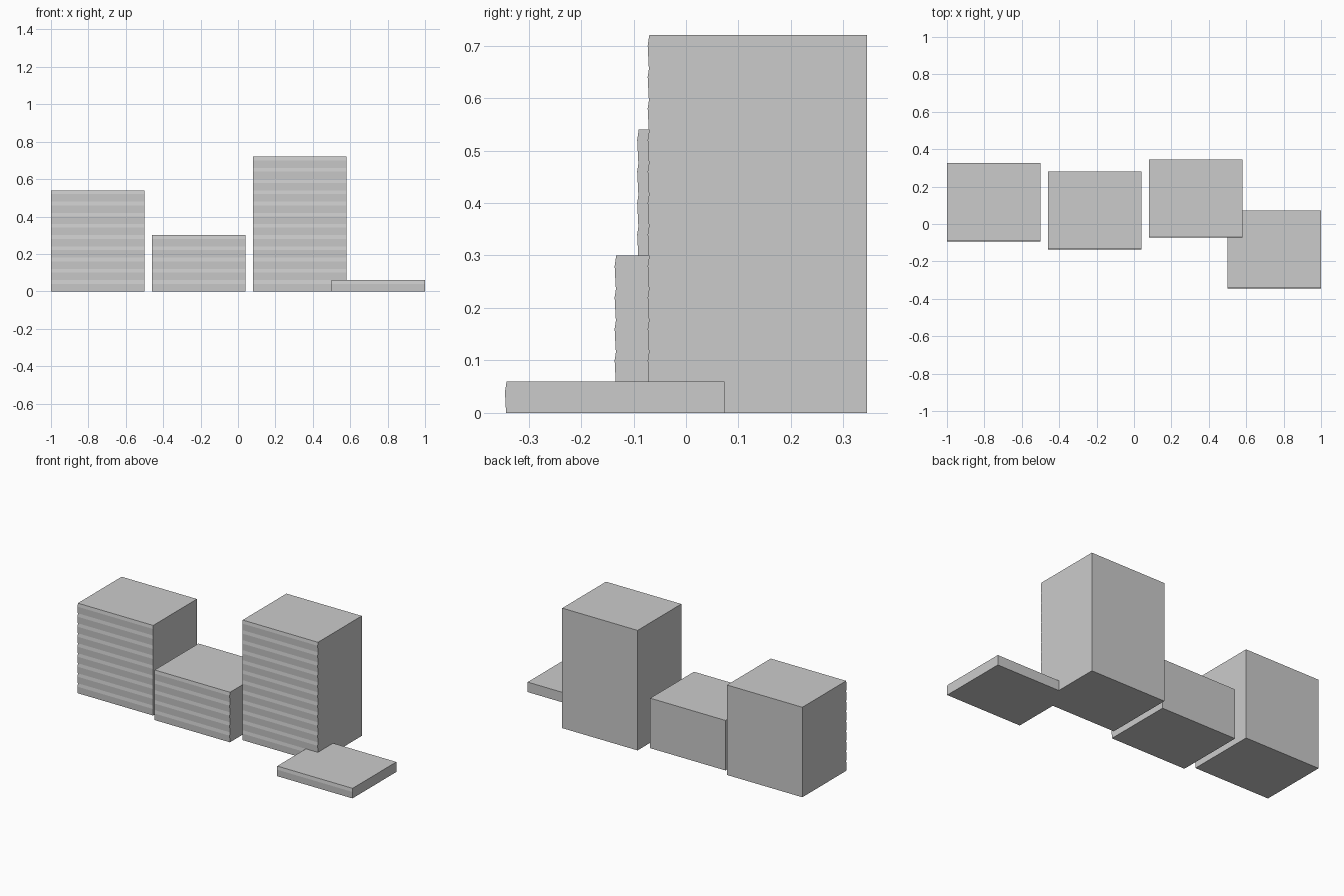
import bpy
import bmesh

cube = bpy.data.objects.get("Cube")
if cube:
    bpy.data.objects.remove(cube, do_unlink=True)

WIDTH, DEPTH, THICK = 0.5, 0.418, 0.06

grey = bpy.data.materials.new("plain grey")
grey.use_nodes = True
colour = (0.6, 0.6, 0.6, 1)
grey.diffuse_color = colour
grey.node_tree.nodes["Principled BSDF"].inputs["Base Color"].default_value = colour


def slab_mesh():
    """One slab: a side profile with a slightly creased front, extruded in x."""
    h = DEPTH / 2
    profile = [(-h + 0.002, 0), (h, 0), (h, THICK),
               (-h + 0.003, THICK), (-h, 0.04)]
    bm = bmesh.new()
    side = bm.faces.new([bm.verts.new((-WIDTH / 2, y, z)) for y, z in profile])
    ext = bmesh.ops.extrude_face_region(bm, geom=[side])
    moved = [v for v in ext["geom"] if isinstance(v, bmesh.types.BMVert)]
    bmesh.ops.translate(bm, verts=moved, vec=(WIDTH, 0, 0))
    bmesh.ops.recalc_face_normals(bm, faces=bm.faces)
    mesh = bpy.data.meshes.new("slab")
    bm.to_mesh(mesh)
    bm.free()
    mesh.materials.append(grey)
    return mesh


def stack(name, x, y, layers):
    """Pile identical slabs on the ground."""
    obj = bpy.data.objects.new(name, slab_mesh())
    obj.location = (x, y, 0)
    bpy.context.collection.objects.link(obj)
    if layers > 1:
        array = obj.modifiers.new("layers", "ARRAY")
        array.count = layers
        array.use_relative_offset = False
        array.use_constant_offset = True
        array.constant_offset_displace = (0, 0, THICK)


# Three piles of different heights, and one loose slab in front
stack("medium_stack", -0.75, 0.116, 9)
stack("short_stack", -0.21, 0.073, 5)
stack("tall_stack", 0.33, 0.136, 12)
stack("single_slab", 0.75, -0.136, 1)
